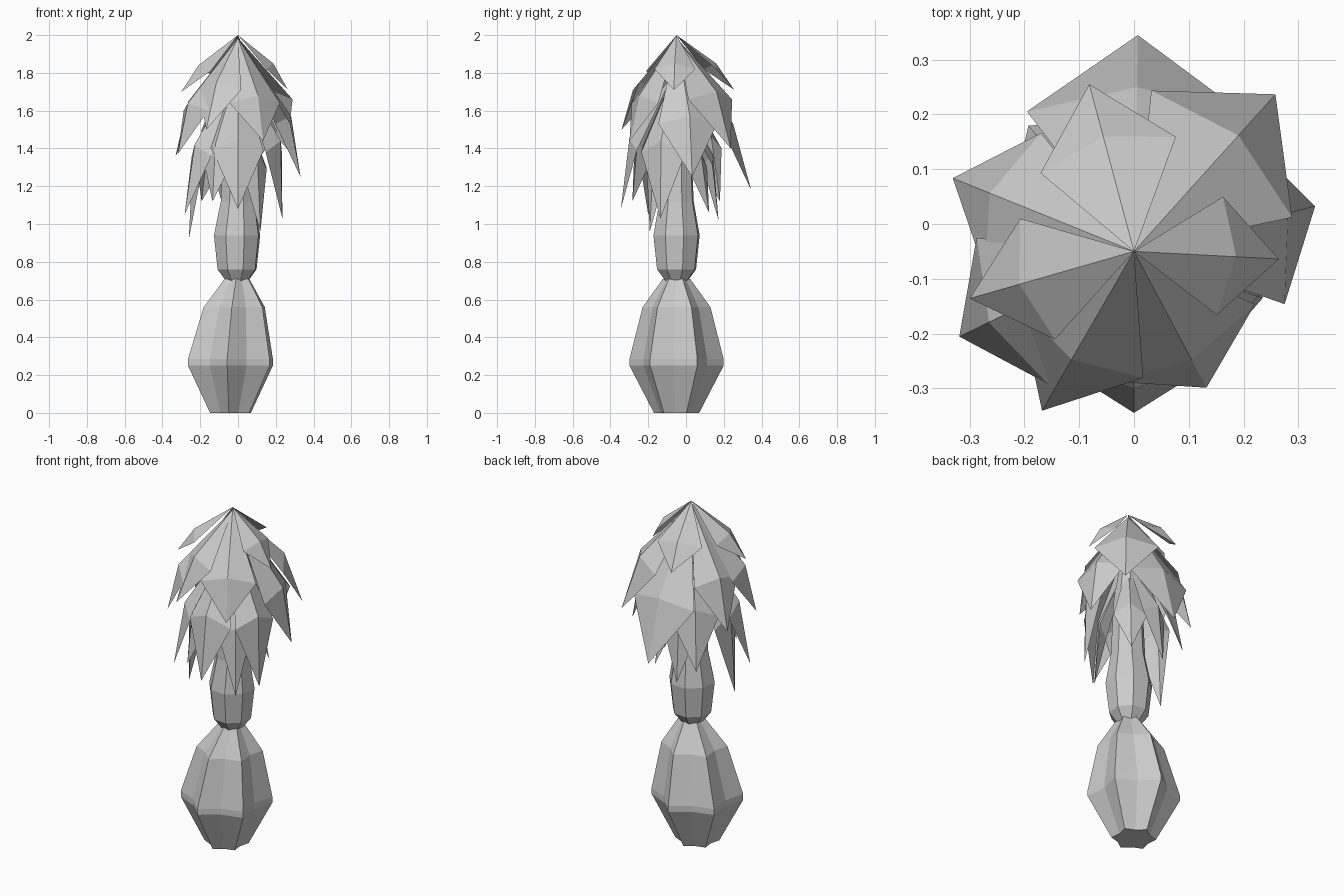
import bpy
from math import sin, cos, pi, radians
from mathutils import Vector

cube = bpy.data.objects.get("Cube")
if cube:
    bpy.data.objects.remove(cube, do_unlink=True)

grey = bpy.data.materials.new("plain_grey")
grey.use_nodes = True
tone = (0.6, 0.6, 0.6, 1)
grey.diffuse_color = tone
grey.node_tree.nodes["Principled BSDF"].inputs["Base Color"].default_value = tone


def add_mesh(name, verts, faces):
    mesh = bpy.data.meshes.new(name)
    mesh.from_pydata(verts, [], faces)
    mesh.materials.append(grey)
    obj = bpy.data.objects.new(name, mesh)
    bpy.context.collection.objects.link(obj)
    return obj


def lathe(name, profile, sides, groove=1.0, turn=0.0):
    """Faceted body of (radius, height, x) rings; every other side is pulled in."""
    verts, faces = [], []
    for r, z, x in profile:
        for i in range(sides):
            a = turn + 2 * pi * i / sides
            k = r * (groove if i % 2 else 1)
            verts.append((x + k * cos(a), AXIS.y + k * sin(a), z))
    for j in range(len(profile) - 1):
        for i in range(sides):
            a, b = j * sides + i, j * sides + (i + 1) % sides
            faces.append((a, b, b + sides, a + sides))
    last = (len(profile) - 1) * sides
    faces.append(tuple(reversed(range(sides))))
    faces.append(tuple(range(last, last + sides)))
    return add_mesh(name, verts, faces)


AXIS = Vector((0, -0.05, 0))


def leaf(name, base_z, drop, angle, ridge_r, ridge_z, half, tip_r, tip_z):
    """Kite-shaped leaf folded along its middle and bent at its widest point."""
    a = radians(angle)
    out, side = Vector((cos(a), sin(a), 0)), Vector((-sin(a), cos(a), 0))

    def at(r, s, z):
        return AXIS + out * r + side * s + Vector((0, 0, z))

    low = ridge_z - drop
    verts = [at(0, 0, base_z), at(ridge_r * 0.84, -half, low), at(ridge_r, 0, ridge_z),
             at(ridge_r * 0.84, half, low), at(tip_r, 0, tip_z)]
    return add_mesh(name, verts, [(0, 1, 2), (0, 2, 3), (1, 4, 2), (2, 4, 3)])


# Six-ribbed bulb and the slimmer stem on it
lathe("bulb", [(0.12, 0, -0.04), (0.25, 0.25, -0.04), (0.25, 0.285, -0.04),
               (0.18, 0.56, -0.02), (0.072, 0.71, -0.005)], 12, 0.78, pi / 2 - 0.07)
lathe("stem", [(0.055, 0.69, -0.005), (0.108, 0.76, -0.005), (0.128, 0.94, -0.005),
               (0.095, 1.12, 0), (0.08, 1.45, 0), (0.02, 1.85, 0)], 8, 1.0, 0.3)

# Leaves: angle, ridge radius, ridge height, half width, tip radius, tip height
crown = [(105, 0.217, 1.85, 0.128, 0.316, 1.71),
         (-3, 0.187, 1.85, 0.108, 0.265, 1.71),
         (196, 0.218, 1.84, 0.115, 0.312, 1.70)]
middle = [(240, 0.228, 1.75, 0.13, 0.336, 1.50),
          (298, 0.225, 1.68, 0.15, 0.282, 1.44),
          (48, 0.285, 1.70, 0.173, 0.386, 1.40),
          (158, 0.284, 1.65, 0.137, 0.357, 1.36),
          (206, 0.295, 1.64, 0.148, 0.355, 1.37),
          (14, 0.29, 1.57, 0.16, 0.341, 1.25),
          (89, 0.30, 1.53, 0.20, 0.395, 1.18)]
lower = [(270, 0.25, 1.45, 0.135, 0.295, 1.08),
         (340, 0.24, 1.44, 0.125, 0.25, 1.03),
         (208, 0.26, 1.42, 0.11, 0.32, 1.05),
         (188, 0.24, 1.38, 0.12, 0.263, 0.92),
         (240, 0.24, 1.42, 0.10, 0.27, 1.12),
         (130, 0.24, 1.46, 0.13, 0.30, 1.12)]
inner = [(310, 0.16, 1.35, 0.085, 0.185, 0.96),
         (55, 0.16, 1.36, 0.09, 0.21, 1.06),
         (105, 0.20, 1.37, 0.10, 0.23, 1.02)]
tiers = (("crown_leaf", 2.0, 0.03, crown), ("middle_leaf", 1.985, 0.04, middle),
         ("lower_leaf", 1.83, 0.06, lower), ("inner_leaf", 1.7, 0.06, inner))
for name, base_z, drop, leaves in tiers:
    for n, shape in enumerate(leaves, 1):
        leaf(f"{name}_{n}", base_z, drop, *shape)
